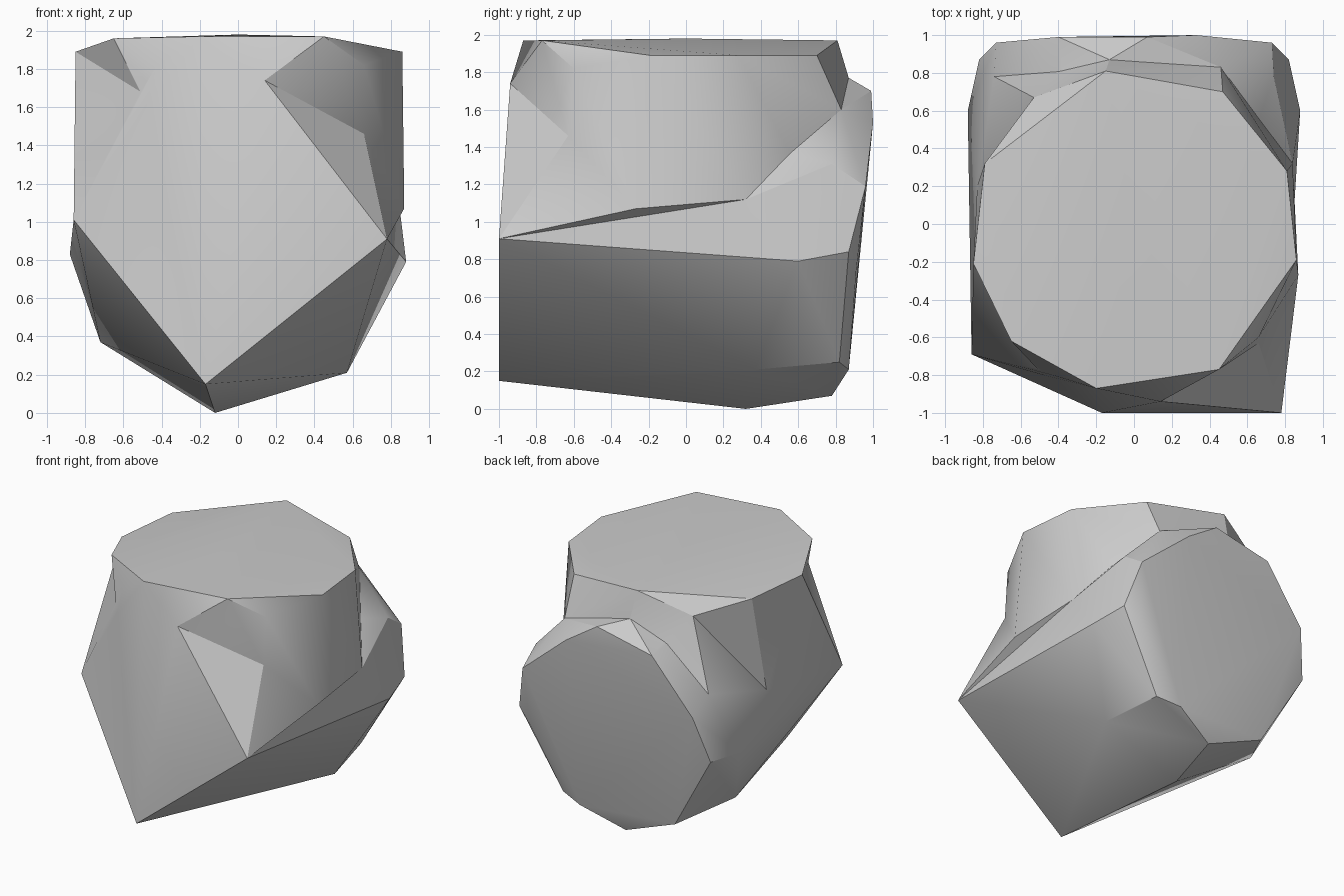
import bpy
import bmesh
import math
from mathutils import Vector

# Remove the default cube
default_cube = bpy.data.objects.get("Cube")
if default_cube:
    bpy.data.objects.remove(default_cube, do_unlink=True)

# Single plain grey stone material
stone_grey = bpy.data.materials.new("stone_grey")
stone_grey.use_nodes = True
grey = (0.6, 0.6, 0.6, 1.0)
stone_grey.diffuse_color = grey
stone_grey.node_tree.nodes["Principled BSDF"].inputs["Base Color"].default_value = grey


def mirrored(points):
    """Return the points together with their mirror images across x."""
    return points + [(-x, y, z) for x, y, z in points]


def faceted_block(name, corners):
    """Build a chiselled convex block around its corner points."""
    mesh = bpy.data.meshes.new(name)
    bm = bmesh.new()
    for corner in corners:
        bm.verts.new(Vector(corner))
    result = bmesh.ops.convex_hull(bm, input=bm.verts[:])
    unused = {g for g in result["geom_interior"] + result["geom_unused"]
              if isinstance(g, bmesh.types.BMVert)}
    bmesh.ops.delete(bm, geom=list(unused), context="VERTS")
    bmesh.ops.recalc_face_normals(bm, faces=bm.faces[:])
    bm.to_mesh(mesh)
    bm.free()
    mesh.materials.append(stone_grey)
    block = bpy.data.objects.new(name, mesh)
    bpy.context.collection.objects.link(block)
    return block


# Corners where the blocks and wedges meet
core = (0, 0, 1)
left_notch = (0.84, 0.32, 1.12)
right_notch = (-0.83, 0.2, 1.15)
left_ledge = (0.87, -0.27, 1.07)
left_spike = (0.78, -1, 0.91)
right_front = (-0.86, -0.69, 1.01)
right_rim = (-0.85, -0.21, 1.89)
right_crease = [(-0.43, -0.8, 1.81), (-0.48, -0.8, 1.62)]
right_flank = (-0.74, 0.78, 1.31)
back_ridge = (-0.13, 0.87, 1.77)
back_shoulder = (-0.53, 0.67, 1.82)
inner_crease = (0.66, -0.63, 1.46)
front_peak = (0.14, -0.94, 1.74)
shared = [left_notch, right_notch, back_ridge, front_peak,
          (0.46, 0.83, 1.6), (-0.2, -0.87, 1.97)] + right_crease

# Horizontal block: flat front, rounded back disc, pointed underside
front_face = [left_spike, right_front, (-0.17, -1, 0.15)]
back_disc = mirrored([(0.73, 0.96, 1.19), (0.82, 0.87, 0.84), (0.48, 0.82, 0.25)])
back_disc += [(0.33, 1, 1.53), (0.07, 0.99, 1.7), (-0.4, 0.99, 1.6),
              (0.3, 0.87, 0.21), (-0.03, 0.78, 0.07), (0.7, 0.91, 0.74)]
flanks = [(0.88, 0.6, 0.79), (-0.88, 0.6, 0.83), (0.74, 0.78, 1.31), right_flank]
underside = [(-0.12, 0.32, 0), (0.57, 0.37, 0.21), (-0.72, 0.42, 0.37)]
body = faceted_block("stone_body", shared + front_face + back_disc + flanks + underside)

# Upright block: polygonal flat top with steep sides
top_rim = [(0.45, -0.77, 1.97), (0.86, -0.19, 1.89), (0.81, 0.28, 1.89),
           (0.47, 0.7, 1.89), (-0.15, 0.81, 1.97), (-0.79, 0.32, 1.89),
           right_rim, (-0.65, -0.62, 1.96), (0, 0, 1.98)]
side_corners = [left_ledge, inner_crease, (0.66, -0.6, 1.82), back_shoulder]
upright = faceted_block("stone_upright", shared + top_rim + side_corners)

# Wedges filling the corners between the two blocks
left_wedge = faceted_block("left_wedge", [core, front_peak, left_spike, inner_crease,
                                          left_ledge, left_notch])
back_wedge = faceted_block("back_wedge", [core, back_shoulder, back_ridge,
                                          right_flank, right_notch])
right_wedge = faceted_block("right_wedge", [core, right_front, right_rim,
                                            right_notch] + right_crease)

# Fuse everything into one stone
bpy.context.view_layer.objects.active = body
body.select_set(True)
for part in (upright, left_wedge, back_wedge, right_wedge):
    union = body.modifiers.new("union", "BOOLEAN")
    union.operation = "UNION"
    union.solver = "EXACT"
    union.object = part
    bpy.ops.object.modifier_apply(modifier=union.name)
    bpy.data.objects.remove(part, do_unlink=True)

# Soft shading across shallow facets, crisp edges elsewhere
bpy.ops.object.shade_smooth_by_angle(angle=math.radians(30))
